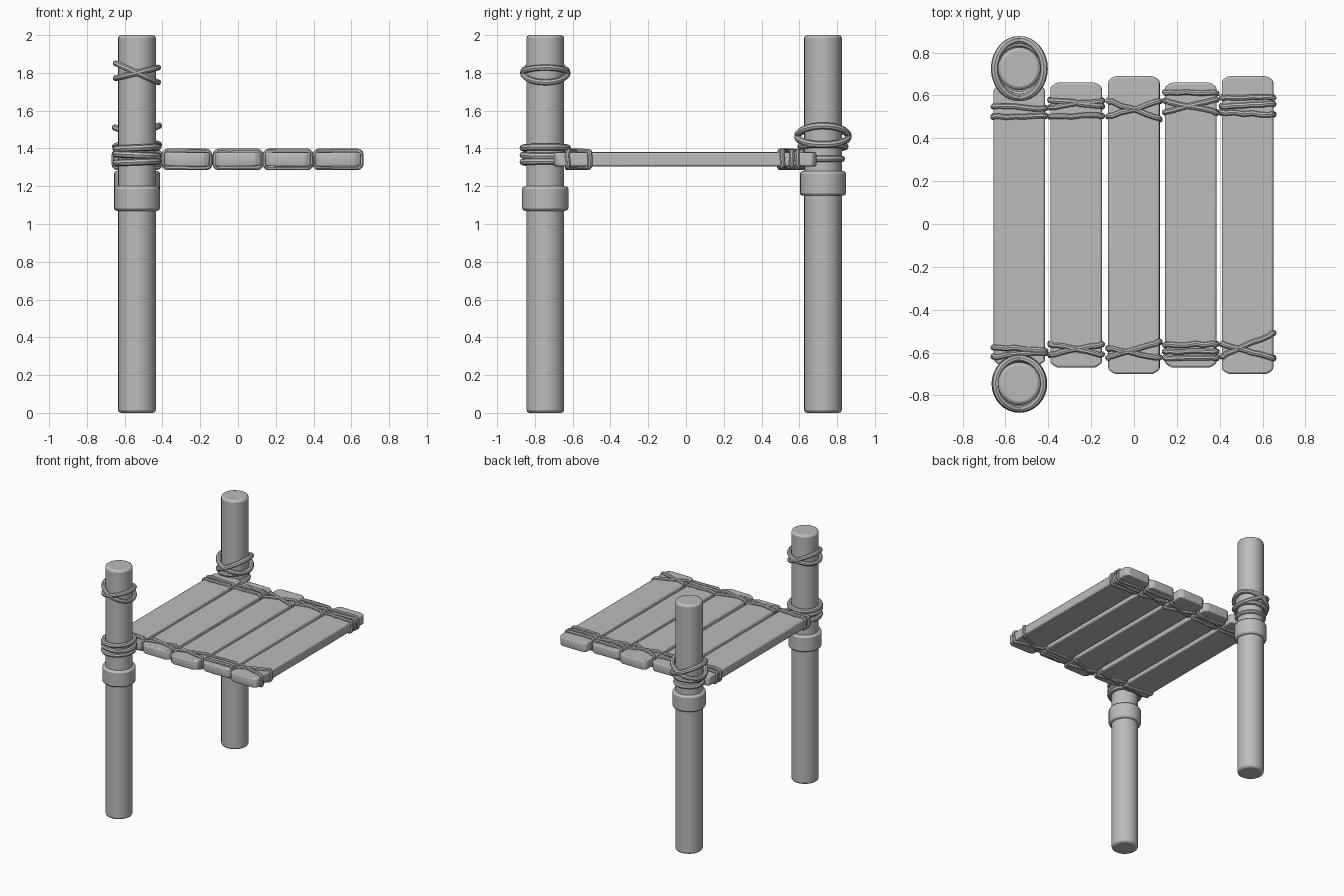
import bpy, bmesh, math, random
from mathutils import Vector

random.seed(4)
cube = bpy.data.objects.get("Cube")
if cube:
    bpy.data.objects.remove(cube, do_unlink=True)

grey = bpy.data.materials.new("plain grey")
grey.use_nodes = True
grey.diffuse_color = (0.5, 0.5, 0.5, 1)
grey.node_tree.nodes["Principled BSDF"].inputs["Base Color"].default_value = (0.5, 0.5, 0.5, 1)


def finish(obj, bevel=0.0, segments=2):
    """Assign the material, round the edges and shade smooth."""
    obj.data.materials.append(grey)
    if bevel:
        mod = obj.modifiers.new("rounded edges", "BEVEL")
        mod.width, mod.segments, mod.limit_method = bevel, segments, "ANGLE"
    bpy.ops.object.select_all(action="DESELECT")
    obj.select_set(True)
    bpy.context.view_layer.objects.active = obj
    bpy.ops.object.shade_smooth_by_angle(angle=math.radians(40))
    return obj


def cylinder(name, x, y, z0, z1, radius, bevel):
    bpy.ops.mesh.primitive_cylinder_add(vertices=24, radius=radius, depth=z1 - z0,
                                        location=(x, y, (z0 + z1) / 2))
    obj = bpy.context.object
    obj.name = name
    return finish(obj, bevel)


def rope(name, points, thickness):
    """Closed round tube through the points."""
    curve = bpy.data.curves.new(name, "CURVE")
    curve.dimensions = "3D"
    curve.bevel_depth, curve.bevel_resolution = thickness, 2
    spline = curve.splines.new("POLY")
    spline.points.add(len(points) - 1)
    for p, co in zip(spline.points, points):
        p.co = (*co, 1)
    spline.use_cyclic_u = True
    obj = bpy.data.objects.new(name, curve)
    bpy.context.collection.objects.link(obj)
    bpy.ops.object.select_all(action="DESELECT")
    obj.select_set(True)
    bpy.context.view_layer.objects.active = obj
    bpy.ops.object.convert(target="MESH")
    return finish(bpy.context.object)


def post_ring(name, x, y, z, rise=0.0, rx=0.112, ry=0.118, thickness=0.018):
    """Ring round a post; rise lifts its +x side and drops its -x side."""
    turns = [math.tau * i / 32 for i in range(32)]
    rope(name, [(x + rx * math.cos(a), y + ry * math.sin(a), z + rise * math.cos(a))
                for a in turns], thickness)


def plank_wrap(name, x, y_left, y_right, z):
    """Loop round a plank, running from y_left on its -x edge to y_right on its +x edge."""
    hx, hz, r = 0.122, 0.044, 0.02
    outline = []
    for k, (sx, sz) in enumerate([(1, 1), (-1, 1), (-1, -1), (1, -1)]):
        for j in range(4):
            a = math.pi / 2 * (k + j / 3)
            outline.append(Vector((sx * (hx - r) + r * math.cos(a), sz * (hz - r) + r * math.sin(a))))
    points = []
    for i, p in enumerate(outline):
        q = outline[(i + 1) % len(outline)]
        steps = 5 if (q - p).length > 0.1 else 1
        for s in range(steps):
            c = p.lerp(q, s / steps)
            t = (c.x / hx + 1) / 2
            wobble = random.uniform(-0.004, 0.004)
            points.append((x + c.x, y_left + (y_right - y_left) * t + wobble, z + c.y))
    rope(name, points, 0.013)


def plank(name, x, y0, y1, z, roll):
    """Board with clipped corners."""
    w, cx, cy, h = 0.12, 0.03, 0.02, 0.037
    bm = bmesh.new()
    half = [(w - cx, y1), (w, y1 - cy), (w, y0 + cy), (w - cx, y0)]
    outline = half + [(-px, py) for px, py in reversed(half)]
    face = bm.faces.new([bm.verts.new((px, py, -h)) for px, py in outline])
    top = bmesh.ops.extrude_face_region(bm, geom=[face])["geom"]
    bmesh.ops.translate(bm, vec=(0, 0, 2 * h), verts=[v for v in top if isinstance(v, bmesh.types.BMVert)])
    bmesh.ops.recalc_face_normals(bm, faces=bm.faces)
    mesh = bpy.data.meshes.new(name)
    bm.to_mesh(mesh)
    bm.free()
    obj = bpy.data.objects.new(name, mesh)
    bpy.context.collection.objects.link(obj)
    obj.location = (x, 0, z)
    obj.rotation_euler.y = roll
    finish(obj, 0.009)


# Posts with their collars
PX, FRONT, BACK = -0.535, -0.745, 0.725
for side, y, z in (("front", FRONT, 1.07), ("back", BACK, 1.15)):
    cylinder(side + "_post", PX, y, 0, 2, 0.1, 0.016)
    cylinder(side + "_collar", PX, y, z, z + 0.13, 0.122, 0.014)

# Ropes round the front post: stacked turns below, crossed pair above
for i, (z, rise) in enumerate([(1.328, 0.004), (1.365, -0.005), (1.403, 0.005)]):
    post_ring(f"front_lower_rope_{i}", PX, FRONT, z, rise)
post_ring("front_upper_rope_a", PX, FRONT, 1.80, -0.05, thickness=0.016)
post_ring("front_upper_rope_b", PX, FRONT, 1.80, 0.028, thickness=0.016)

# Ropes round the back post
post_ring("back_lower_rope", PX, BACK, 1.345, rx=0.1, ry=0.1, thickness=0.017)
post_ring("back_upper_rope_a", PX, BACK, 1.465, 0.055, 0.115, 0.135)
post_ring("back_upper_rope_b", PX, BACK, 1.465, -0.045, 0.115, 0.135)
post_ring("back_upper_rope_c", PX, BACK, 1.41, 0.012, 0.112, 0.118)

# Planks: x, ends, roll, then the rope turns at each end as (y at -x edge, y at +x edge)
PLANKS = [
    (-0.535, -0.66, 0.65, 0.0, [(0.55, 0.54), (0.50, 0.505), (-0.575, -0.59), (-0.62, -0.60)]),
    (-0.27, -0.67, 0.66, 0.01, [(0.58, 0.55), (0.545, 0.575), (0.50, 0.505), (-0.56, -0.61), (-0.61, -0.56)]),
    (0.0, -0.70, 0.69, -0.01, [(0.575, 0.49), (0.50, 0.575), (-0.58, -0.625), (-0.625, -0.55)]),
    (0.265, -0.67, 0.66, 0.01, [(0.615, 0.61), (0.575, 0.52), (0.52, 0.58), (-0.565, -0.56),
                                (-0.595, -0.595), (-0.625, -0.625)]),
    (0.53, -0.70, 0.69, -0.005, [(0.59, 0.59), (0.55, 0.56), (0.52, 0.51), (-0.62, -0.51), (-0.56, -0.625)]),
]
for i, (x, y0, y1, roll, wraps) in enumerate(PLANKS, 1):
    plank(f"plank_{i}", x, y0, y1, 1.342, roll)
    for j, (a, b) in enumerate(wraps, 1):
        plank_wrap(f"plank_{i}_rope_{j}", x, a, b, 1.342)
